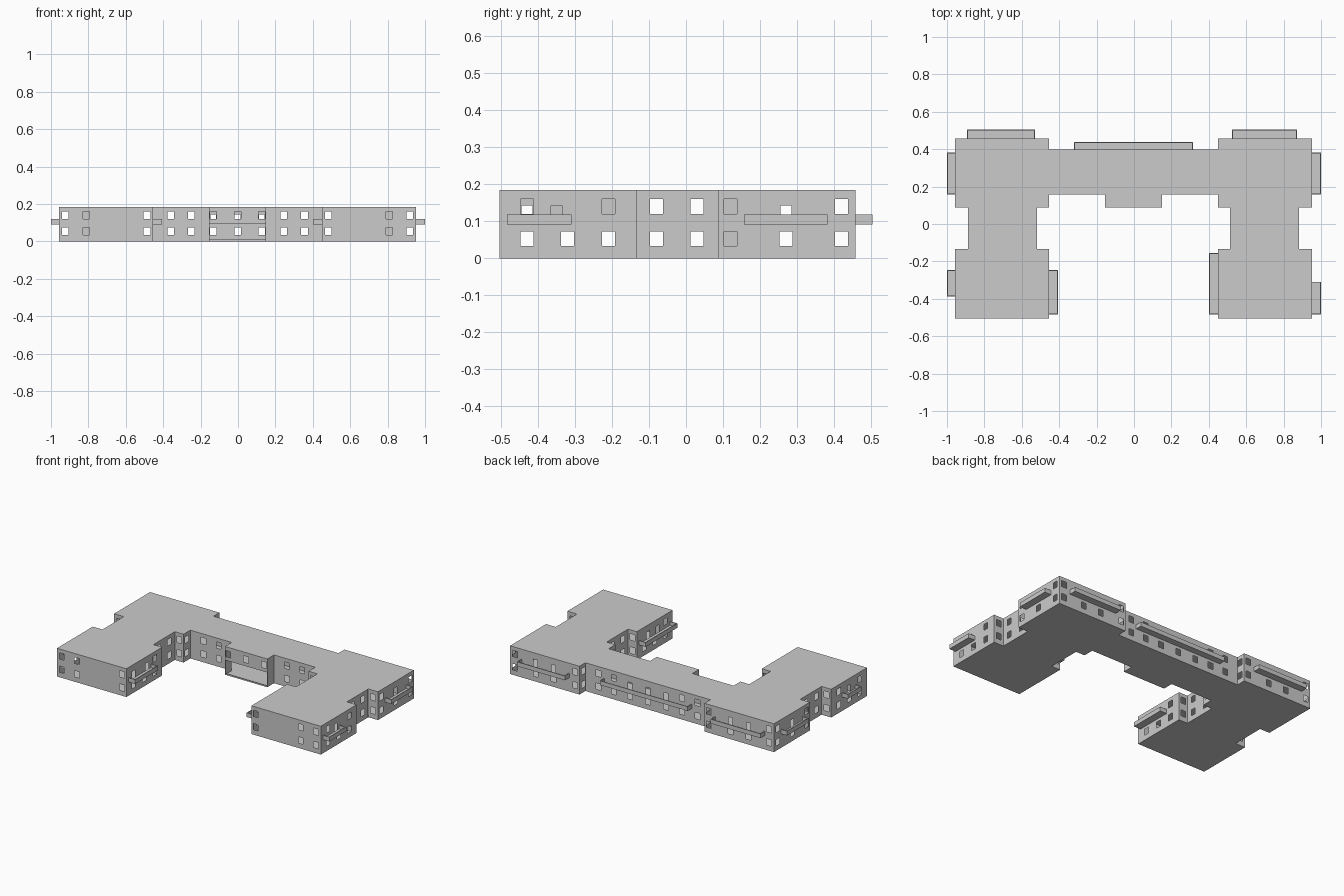
import bpy, bmesh

if "Cube" in bpy.data.objects:
    bpy.data.objects.remove(bpy.data.objects["Cube"])

H = 0.185          # wall height
C = -0.0025        # building axis in x
LOW, UPP, DOOR = (0.033, 0.073), (0.12, 0.16), (0.095, 0.143)

# Right half of the plan, front centre round to back centre:
# start, end, lower windows, upper windows, balcony doors
WALLS = [
    ((0, .088), (.153, .088), [], [0, .13], []),                           # porch front
    ((.153, .088), (.153, .157), [], [], []),                              # porch side
    ((.153, .157), (.4525, .157), [.247, .358], [.247, .358], []),         # court wall
    ((.4525, .157), (.4525, .087), [.12], [.12], []),
    ((.4525, .087), (.516, .087), [.484], [.484], []),
    ((.516, .087), (.516, -.134), [-.08, .03], [-.08, .03], []),           # inner link
    ((.516, -.134), (.4525, -.134), [.484], [.484], []),
    ((.4525, -.134), (.4525, -.504), [-.43, -.32, -.21], [-.43], [-.35, -.25]),
    ((.4525, -.504), (.955, -.504), [.484, .81, .92], [.484, .81, .92], []),  # wing front
    ((.955, -.504), (.955, -.134), [-.43, -.32, -.21], [-.43, -.21], [-.35]),
    ((.955, -.134), (.885, -.134), [.92], [.92], []),
    ((.885, -.134), (.885, .086), [-.08, .03], [-.08, .03], []),           # outer link
    ((.885, .087), (.955, .087), [.92], [.92], []),
    ((.955, .087), (.955, .458), [.12, .27, .42], [.12, .42], [.27]),
    ((.955, .458), (.4525, .458), [.92, .77, .64, .484], [.92, .484], [.77, .64]),
    ((.4525, .458), (.4525, .397), [.42], [.42], []),
    ((.4525, .397), (0, .397), [0, .13, .247, .358], [.247, .358], [0, .13]),
]
# left wing variations (wall index: upper windows, doors)
LEFT = {7: ([-.21], [-.43, -.29]), 9: ([-.43, -.21], [-.315])}


def wall(bm, p, q, holes, side):
    """Flat wall from p to q, divided into a grid with the holes left out."""
    ax = 0 if abs(q[0] - p[0]) > abs(q[1] - p[1]) else 1
    lo, hi = sorted((p[ax], q[ax]))
    us = sorted({lo, hi} | {min(max(u, lo), hi) for h in holes for u in h[:2]})
    zs = sorted({0, H} | {z for h in holes for z in h[2:]})

    def vert(u, z):
        x, y = (u, p[1]) if ax == 0 else (p[0], u)
        return bm.verts.new((C + side * x, y, z))

    flip = (q[ax] < p[ax]) != (side < 0)
    for a, b in zip(us, us[1:]):
        for c, d in zip(zs, zs[1:]):
            m, n = (a + b) / 2, (c + d) / 2
            if any(h[0] < m < h[1] and h[2] < n < h[3] for h in holes):
                continue
            quad = [vert(a, c), vert(b, c), vert(b, d), vert(a, d)]
            bm.faces.new(quad[::-1] if flip else quad)


def finish(bm, name):
    bmesh.ops.remove_doubles(bm, verts=bm.verts, dist=1e-5)
    mesh = bpy.data.meshes.new(name)
    bm.to_mesh(mesh)
    bm.free()
    ob = bpy.data.objects.new(name, mesh)
    bpy.context.collection.objects.link(ob)


# Walls with window and door openings
bm = bmesh.new()
for side in (1, -1):
    for i, (p, q, low, upp, doors) in enumerate(WALLS):
        if side < 0 and i in LEFT:
            upp, doors = LEFT[i]
        holes = [(u - .0175, u + .0175, *LOW) for u in low]
        holes += [(u - .0175, u + .0175, *UPP) for u in upp]
        holes += [(u - .015, u + .015, *DOOR) for u in doors]
        if i == 0:
            holes.append((-.15, .15, .01, .096))     # open entrance
        wall(bm, p, q, holes, side)
finish(bm, "walls")

# Roof and base slabs
half = [w[0] for w in WALLS[1:]]
outline = [(C + x, y) for x, y in half] + [(C - x, y) for x, y in half[::-1]]
for name, z in (("roof", H), ("base", 0)):
    bm = bmesh.new()
    loop = [bm.verts.new((x, y, z)) for x, y in outline]
    bm.faces.new(loop if z else loop[::-1])
    finish(bm, name)


def balcony(name, x0, x1, y0, y1, wall_side):
    """Open-topped tray with a parapet on the three sides off the wall."""
    t, z0, z1 = .005, .091, .119
    boxes = [(x0, x1, y0, y1, z0, z0 + t)]
    rails = {"-x": (x0, x0 + t, y0, y1), "+x": (x1 - t, x1, y0, y1),
             "-y": (x0, x1, y0, y0 + t), "+y": (x0, x1, y1 - t, y1)}
    boxes += [(*r, z0 + t, z1) for k, r in rails.items() if k != wall_side]
    bm = bmesh.new()
    for a, b, c, d, e, f in boxes:
        vs = bmesh.ops.create_cube(bm, size=1)["verts"]
        for v in vs:
            v.co = ((a + b) / 2 + v.co.x * (b - a), (c + d) / 2 + v.co.y * (d - c),
                    (e + f) / 2 + v.co.z * (f - e))
    mesh = bpy.data.meshes.new(name)
    bm.to_mesh(mesh)
    bm.free()
    bpy.context.collection.objects.link(bpy.data.objects.new(name, mesh))


# Balconies
balcony("right_back_side_balcony", .9525, 1, .157, .383, "-x")
balcony("right_front_side_balcony", .9525, 1, -.484, -.309, "-x")
balcony("left_back_side_balcony", -1, -.9575, .157, .383, "+x")
balcony("left_front_side_balcony", -1, -.9575, -.387, -.246, "+x")
balcony("left_court_balcony", -.455, -.406, -.484, -.246, "-x")
balcony("right_court_balcony", .401, .45, -.484, -.155, "+x")
balcony("left_rear_balcony", -.892, -.53, .458, .504, "-y")
balcony("right_rear_balcony", .524, .872, .458, .504, "-y")
balcony("centre_rear_balcony", -.32, .316, .397, .439, "-y")
